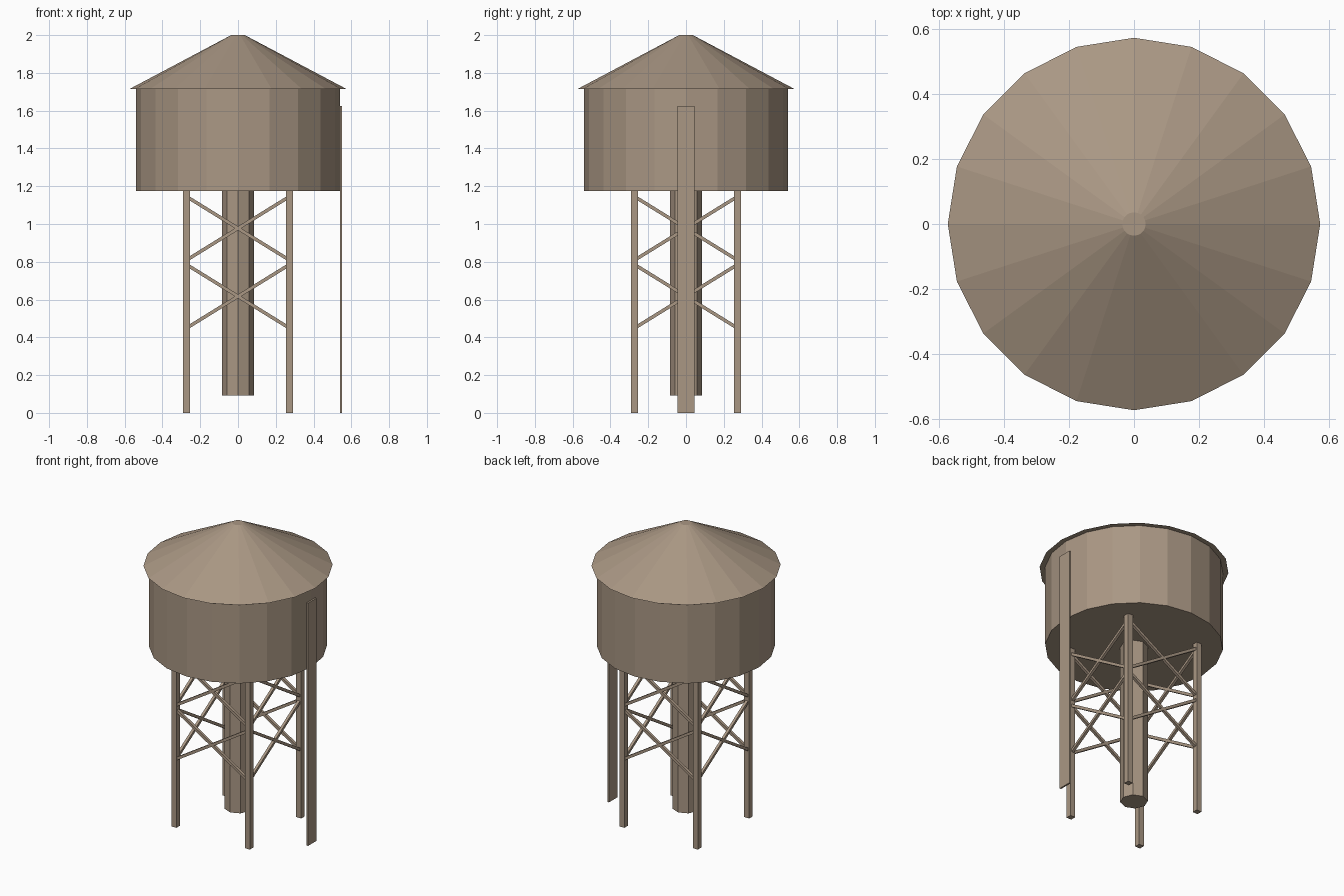
import bpy
import math
from mathutils import Vector

default = bpy.data.objects.get("Cube")
if default:
    bpy.data.objects.remove(default, do_unlink=True)

timber = bpy.data.materials.new("weathered_timber")
timber.use_nodes = True
timber.diffuse_color = (0.40, 0.31, 0.23, 1)
timber.node_tree.nodes["Principled BSDF"].inputs["Base Color"].default_value = timber.diffuse_color


def finish(name):
    obj = bpy.context.object
    obj.name = name
    obj.data.materials.append(timber)
    return obj


def drum(name, sides, r_low, r_high, z_low, z_high):
    """Upright prism or tapered cone between two heights."""
    bpy.ops.mesh.primitive_cone_add(vertices=sides, radius1=r_low, radius2=r_high,
                                    depth=z_high - z_low, location=(0, 0, (z_low + z_high) / 2))
    return finish(name)


def box(name, size, location):
    bpy.ops.mesh.primitive_cube_add(size=1, location=location)
    bpy.context.object.scale = size
    return finish(name)


def bar(name, start, end, width):
    """Square bar between two points."""
    start, end = Vector(start), Vector(end)
    obj = box(name, (width, width, (end - start).length), (start + end) / 2)
    obj.rotation_euler = (end - start).to_track_quat('Z', 'Y').to_euler()
    return obj


TANK_BASE, EAVES, LEG = 1.175, 1.715, 0.272

# Tank, roof and central pipe
drum("tank", 20, 0.54, 0.54, TANK_BASE, EAVES)
drum("roof", 20, 0.574, 0.036, EAVES, 2.0)
drum("central_pipe", 8, 0.084, 0.084, 0.092, TANK_BASE)

# Ladder board on the left side
box("ladder_board", (0.011, 0.09, 1.625), (0.545, 0, 0.8125))

# Four legs, with two crossed braces on each side between neighbours
corners = [(-LEG, -LEG), (LEG, -LEG), (LEG, LEG), (-LEG, LEG)]
for i, (x, y) in enumerate(corners):
    box(f"leg_{i + 1}", (0.037, 0.037, TANK_BASE), (x, y, TANK_BASE / 2))
    nx, ny = corners[(i + 1) % 4]
    for level, mid in (("lower", 0.617), ("upper", 0.977)):
        for tag, rise in (("a", 0.168), ("b", -0.168)):
            bar(f"{level}_brace_{i + 1}{tag}", (x, y, mid - rise), (nx, ny, mid + rise), 0.018)
